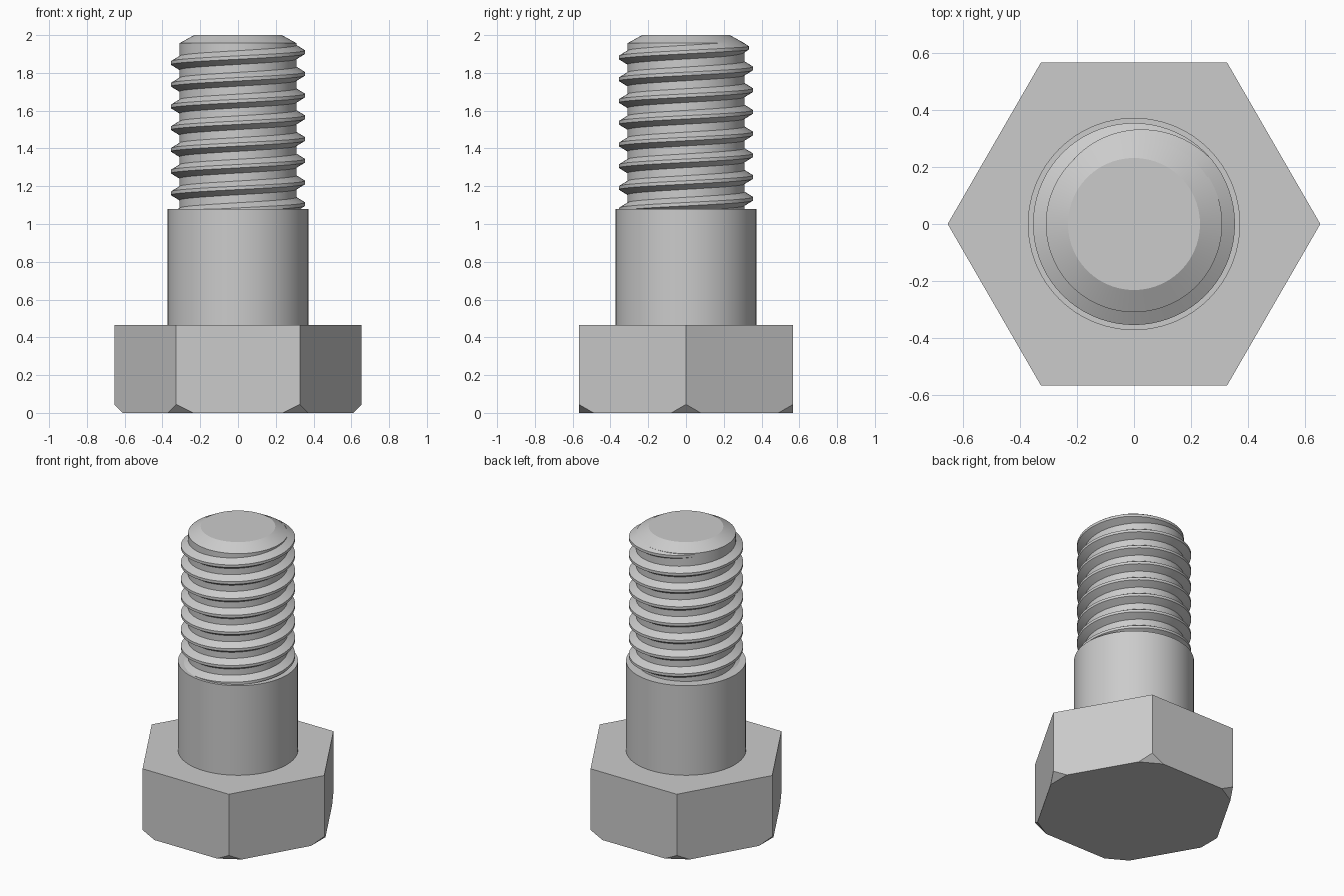
import bpy, bmesh, math
from mathutils import Vector

cube = bpy.data.objects.get("Cube")
if cube:
    bpy.data.objects.remove(cube, do_unlink=True)

# Single steel grey
steel = bpy.data.materials.new("steel_grey")
steel.use_nodes = True
GREY = (0.6, 0.6, 0.6, 1)
steel.diffuse_color = GREY
steel.node_tree.nodes["Principled BSDF"].inputs["Base Color"].default_value = GREY

HEAD_R, HEAD_TOP = 0.655, 0.465
SHANK_R, SHANK_TOP = 0.373, 1.08
CORE_R, CREST_R = 0.31, 0.355
PITCH = 0.115


def finish(name, bm, smooth=True):
    bmesh.ops.recalc_face_normals(bm, faces=bm.faces)
    mesh = bpy.data.meshes.new(name)
    bm.to_mesh(mesh)
    bm.free()
    mesh.materials.append(steel)
    obj = bpy.data.objects.new(name, mesh)
    bpy.context.collection.objects.link(obj)
    if smooth:
        bpy.ops.object.select_all(action='DESELECT')
        obj.select_set(True)
        bpy.context.view_layer.objects.active = obj
        bpy.ops.object.shade_smooth_by_angle(angle=math.radians(25))
    return obj


def turned(name, profile, sides=96):
    """Capped solid of revolution from (radius, height) pairs."""
    bm = bmesh.new()
    rings = [[bm.verts.new((r * math.cos(math.tau * i / sides),
                            r * math.sin(math.tau * i / sides), z))
              for i in range(sides)] for r, z in profile]
    for low, high in zip(rings, rings[1:]):
        for i in range(sides):
            j = (i + 1) % sides
            bm.faces.new((low[i], low[j], high[j], high[i]))
    bm.faces.new(rings[0])
    bm.faces.new(rings[-1])
    return finish(name, bm)


# Hexagonal head with its lower corners cut off
bm = bmesh.new()
corners = [Vector((HEAD_R * math.cos(k * math.pi / 3),
                   HEAD_R * math.sin(k * math.pi / 3), 0)) for k in range(6)]
base = bm.faces.new([bm.verts.new(c) for c in corners])
side = bmesh.ops.extrude_face_region(bm, geom=[base], use_keep_orig=True)
bmesh.ops.translate(bm, vec=(0, 0, HEAD_TOP),
                    verts=[v for v in side["geom"] if isinstance(v, bmesh.types.BMVert)])
for c in corners:
    out = c.normalized()
    cut = bmesh.ops.bisect_plane(
        bm, geom=bm.verts[:] + bm.edges[:] + bm.faces[:], dist=1e-5,
        plane_co=c + Vector((0, 0, 0.045)), plane_no=out - Vector((0, 0, 1)),
        clear_outer=True)
    rim = [e for e in cut["geom_cut"] if isinstance(e, bmesh.types.BMEdge)]
    bmesh.ops.holes_fill(bm, edges=rim, sides=0)
finish("hex_head", bm, smooth=False)

# Plain shoulder and the threaded core with a chamfered tip
turned("shoulder", [(SHANK_R, HEAD_TOP - 0.01), (SHANK_R, SHANK_TOP)])
turned("threaded_core", [(CORE_R, SHANK_TOP - 0.02), (CORE_R, 1.957), (0.232, 2.0)])

# Right-handed thread ridge, starting inside the shoulder and fading out near the tip
STEPS = 72
Z_REF = 1.91                      # crest height on the +x side of the last turn
FIRST = -8 * STEPS                # eight full turns below it
FADE_START, FADE_END = 40 / 360, 142 / 360
bm = bmesh.new()
rows = []
for i in range(FIRST, int(FADE_END * STEPS) + 1):
    turn = i / STEPS
    fade = min(1, max(0, (FADE_END - turn) / (FADE_END - FADE_START)))
    crest = CORE_R - 0.003 + (CREST_R - CORE_R + 0.003) * fade
    z = Z_REF + turn * PITCH - 0.012 * (1 - fade)
    half = 0.012 + 0.027 * fade
    section = [(CORE_R - 0.004, -half), (crest, -0.009),
               (crest, 0.009), (CORE_R - 0.004, half)]
    a = math.tau * turn
    rows.append([bm.verts.new((r * math.cos(a), r * math.sin(a), max(z + dz, SHANK_TOP - 0.02)))
                 for r, dz in section])
for p, q in zip(rows, rows[1:]):
    for k in range(4):
        n = (k + 1) % 4
        bm.faces.new((p[k], p[n], q[n], q[k]))
bm.faces.new(rows[0])
bm.faces.new(rows[-1])
bmesh.ops.dissolve_degenerate(bm, dist=1e-5, edges=bm.edges[:])
finish("thread_ridge", bm)
